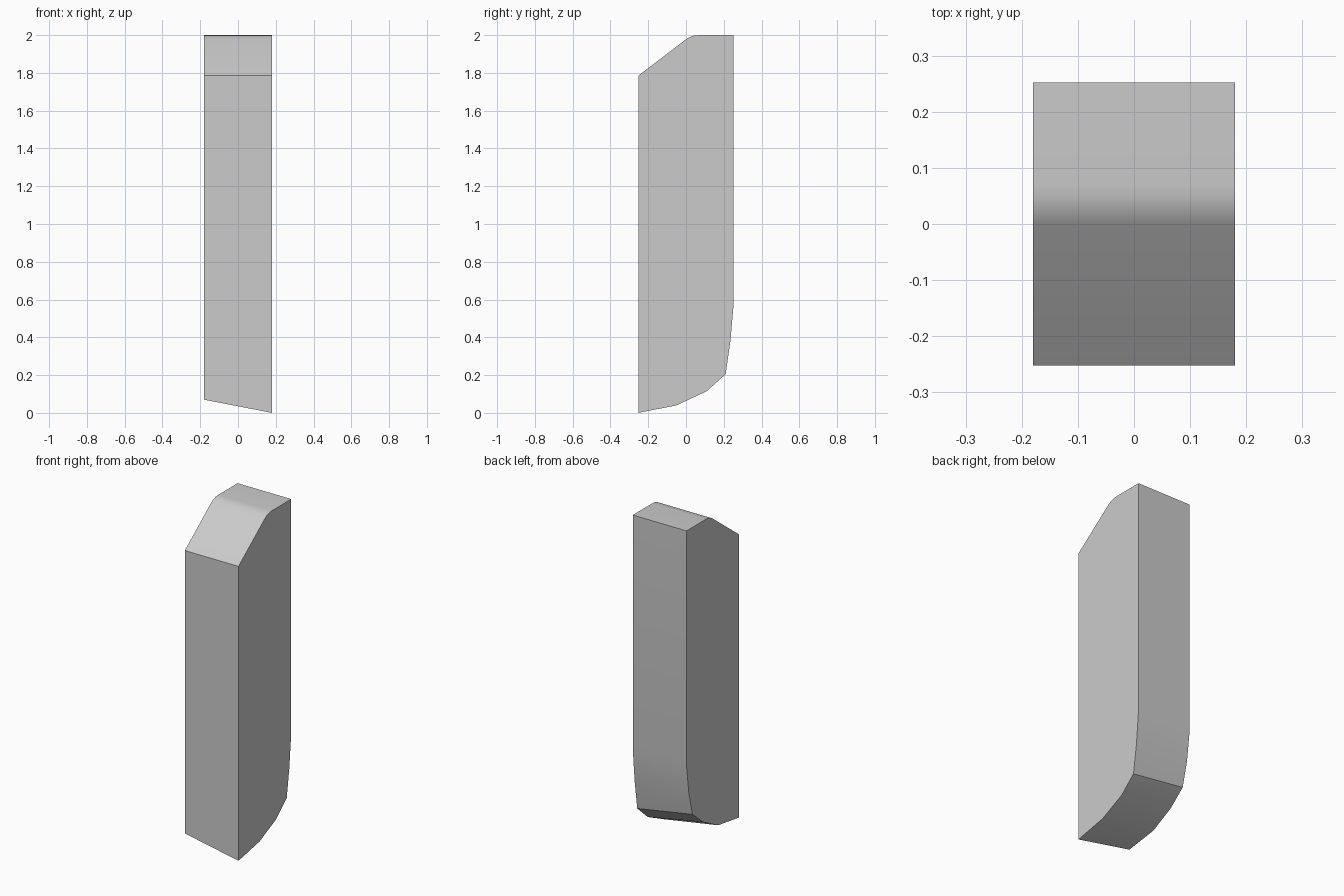
import bpy
import bmesh
import math

cube = bpy.data.objects.get("Cube")
if cube:
    bpy.data.objects.remove(cube, do_unlink=True)

HALF_W, HALF_D = 0.18, 0.2525

# Side outline (y, z): chamfered, rounded top shared by both sides
top = [(HALF_D, 0.58), (HALF_D, 2.0), (0.07, 2.0), (0.045, 1.998),
       (0.02, 1.99), (0.0, 1.978), (-HALF_D, 1.785)]
# Curved underside, higher on the -x side so the bottom is skewed
low_side = [(-HALF_D, 0.0), (-0.05, 0.04), (0.11, 0.115), (0.21, 0.205), (0.235, 0.38)]
high_side = [(-HALF_D, 0.07), (-0.05, 0.10), (0.095, 0.175), (0.195, 0.26), (0.23, 0.40)]

# Bridge the two outlines into one solid block
bm = bmesh.new()
left = [bm.verts.new((HALF_W, y, z)) for y, z in top + low_side]
right = [bm.verts.new((-HALF_W, y, z)) for y, z in top + high_side]
bm.faces.new(left)
bm.faces.new(right[::-1])
n = len(left)
for i in range(n):
    j = (i + 1) % n
    bm.faces.new((left[i], right[i], right[j], left[j]))
bmesh.ops.recalc_face_normals(bm, faces=bm.faces)

mesh = bpy.data.meshes.new("curved_block")
bm.to_mesh(mesh)
bm.free()
block = bpy.data.objects.new("curved_block", mesh)
bpy.context.collection.objects.link(block)

# Plain grey material
grey = bpy.data.materials.new("light_grey")
grey.use_nodes = True
colour = (0.6, 0.6, 0.6, 1.0)
grey.diffuse_color = colour
grey.node_tree.nodes["Principled BSDF"].inputs["Base Color"].default_value = colour
mesh.materials.append(grey)

# Smooth the curves, keep the hard edges
bpy.ops.object.select_all(action='DESELECT')
block.select_set(True)
bpy.context.view_layer.objects.active = block
bpy.ops.object.shade_smooth_by_angle(angle=math.radians(30))
